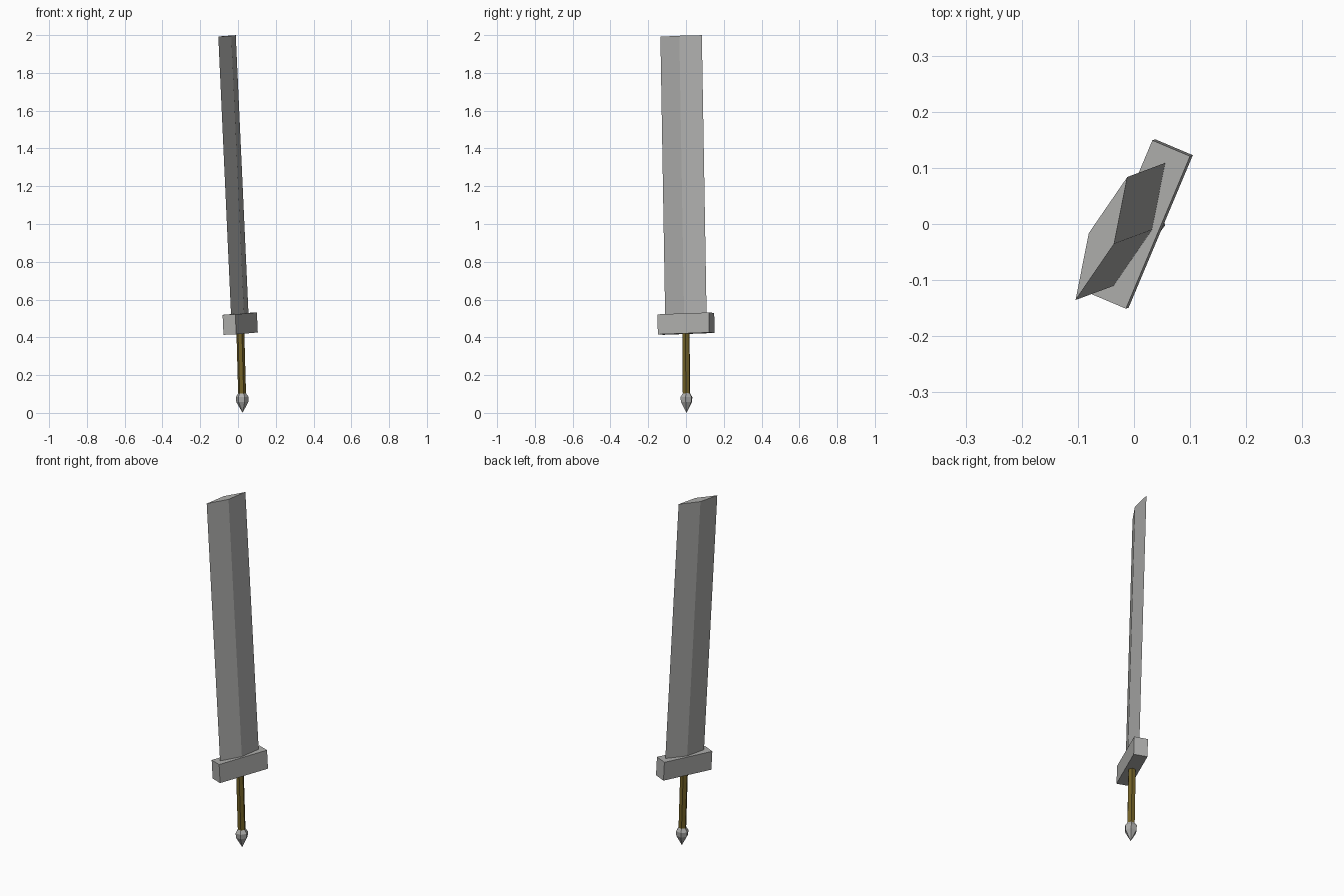
import bpy, bmesh, math
from mathutils import Vector, Matrix

if "Cube" in bpy.data.objects:
    bpy.data.objects.remove(bpy.data.objects["Cube"])


def material(name, rgb):
    m = bpy.data.materials.new(name)
    m.diffuse_color = (*rgb, 1)
    m.use_nodes = True
    m.node_tree.nodes["Principled BSDF"].inputs["Base Color"].default_value = m.diffuse_color
    return m


steel = material("steel grey", (0.42, 0.42, 0.41))
leather = material("dark brown grip", (0.17, 0.12, 0.02))

# Leaning sword frame: local x = blade width, y = thickness, z = sword axis
axis = Vector((-0.0457, -0.017, 1)).normalized()
wide = Vector((0.389, 0.921, 0))
wide = (wide - axis * wide.dot(axis)).normalized()
thick = axis.cross(wide)
frame = Matrix((wide, thick, axis)).transposed().to_4x4()
frame.translation = (0.0332, 0.0081, 0)


def loft(name, rings, mat, matrix):
    """Join rings of points; a ring of one point makes a tip."""
    bm = bmesh.new()
    loops = [[bm.verts.new(p) for p in r] for r in rings]
    n = max(len(r) for r in loops)
    for a, b in zip(loops, loops[1:]):
        for i in range(n):
            j = (i + 1) % n
            if len(a) == 1:
                bm.faces.new((a[0], b[j], b[i]))
            else:
                bm.faces.new((a[i], a[j], b[j], b[i]))
    for r in (loops[0], loops[-1]):
        if len(r) > 2:
            bm.faces.new(r)
    bmesh.ops.recalc_face_normals(bm, faces=bm.faces)
    me = bpy.data.meshes.new(name)
    bm.to_mesh(me)
    bm.free()
    me.materials.append(mat)
    ob = bpy.data.objects.new(name, me)
    ob.matrix_world = matrix
    bpy.context.collection.objects.link(ob)
    return ob


def ring(r, z, n=6):
    if r == 0:
        return [(0, 0, z)]
    return [(r * math.cos(2 * math.pi * i / n), r * math.sin(2 * math.pi * i / n), z)
            for i in range(n)]


def diamond(w, t, z):
    return [(w, 0, z), (0, t, z), (-w, 0, z), (0, -t, z)]


def rectangle(w, t, z):
    return [(w, t, z), (-w, t, z), (-w, -t, z), (w, -t, z)]


# Blade: diamond section, square-cut end
loft("blade", [diamond(0.119, 0.0245, z) for z in (0.48, 1.998)], steel, frame)

# Guard: plain block
loft("guard", [rectangle(0.1475, 0.0365, z) for z in (0.42, 0.526)], steel, frame)

# Grip and pommel lean a little less than the blade
hilt_axis = Vector((-0.028, -0.008, 1))
hilt = hilt_axis.to_track_quat('Z', 'Y').to_matrix().to_4x4()
hilt = Matrix.Translation((0.0245, 0.003, 0)) @ hilt @ Matrix.Rotation(math.radians(67), 4, 'Z')
loft("grip", [ring(0.021, z) for z in (0.09, 0.44)], leather, hilt)

# Pommel: faceted knob with a pointed end
loft("pommel", [ring(0, 0.0), ring(0.032, 0.058), ring(0.034, 0.084), ring(0.02, 0.105)],
     steel, hilt)
